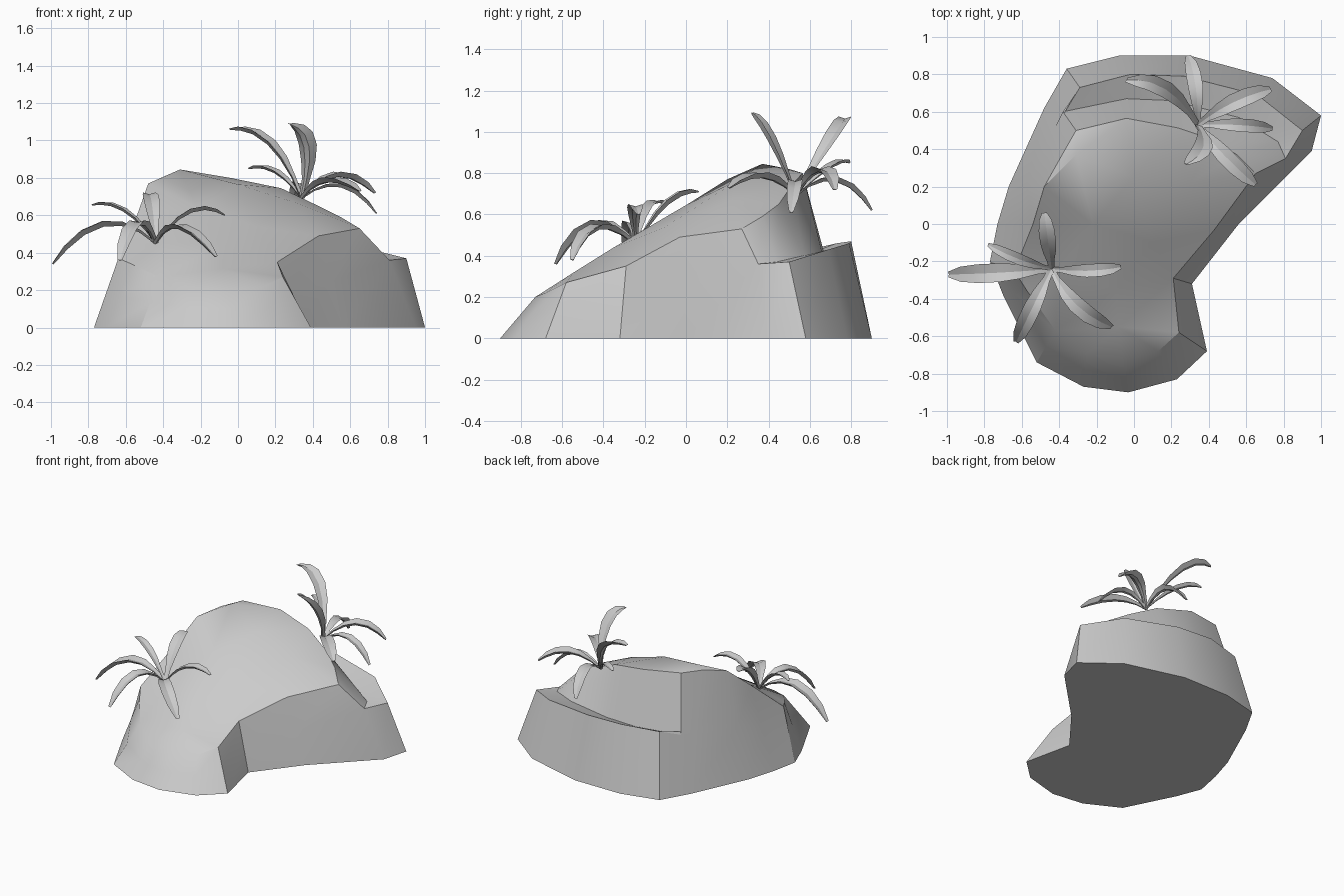
import bpy, bmesh
from mathutils import Vector
from mathutils.geometry import delaunay_2d_cdt

if "Cube" in bpy.data.objects:
    bpy.data.objects.remove(bpy.data.objects["Cube"])


def finish(name, bm, angle):
    bmesh.ops.remove_doubles(bm, verts=bm.verts[:], dist=0.0005)
    bmesh.ops.recalc_face_normals(bm, faces=bm.faces[:])
    me = bpy.data.meshes.new(name)
    bm.to_mesh(me)
    bm.free()
    ob = bpy.data.objects.new(name, me)
    bpy.context.collection.objects.link(ob)
    bpy.ops.object.select_all(action='DESELECT')
    ob.select_set(True)
    bpy.context.view_layer.objects.active = ob
    bpy.ops.object.shade_smooth_by_angle(angle=angle)
    return ob


# Rock wall: columns running from the ground outline up to the top rim
walls = [
    ((-.48, .62, 0), (-.39, .36, .81)), ((-.67, .2, 0), (-.48, .2, .77)),
    ((-.73, 0, 0), (-.54, 0, .60)), ((-.77, -.2, 0), (-.64, -.25, .37)),
    ((-.70, -.38, 0), (-.57, -.36, .34)), ((-.52, -.74, 0), (-.42, -.57, .27)),
    ((-.27, -.87, 0), (-.25, -.69, .22)), ((-.03, -.9, 0), (-.06, -.73, .2)),
    ((.23, -.83, 0), (.13, -.68, .22)), ((.39, -.68, 0), (.24, -.58, .27)),
    ((.31, -.32, 0), (.21, -.29, .35)), ((.56, 0, 0), (.43, -.03, .49)),
]
# Rear columns step in over a ledge
ledge = [
    ((.95, .39, 0), (.81, .35, .36), (.81, .35, .36), (.65, .27, .53)),
    ((1, .58, 0), (.9, .5, .37), (.77, .44, .37), (.55, .37, .59)),
    ((.74, .78, 0), (.66, .69, .43), (.56, .57, .40), (.43, .45, .65)),
    ((.3, .9, 0), (.27, .79, .46), (.2, .66, .41), (.23, .515, .745)),
    ((-.08, .9, 0), (-.02, .8, .47), (-.04, .67, .41), (-.04, .565, .80)),
    ((-.36, .83, 0), (-.29, .73, .46), (-.38, .60, .41), (-.31, .5, .82)),
]
columns = []
for b, t in walls:
    m = tuple((Vector(b) + Vector(t)) / 2)
    columns.append((b, m, m, t))
columns += ledge

bm = bmesh.new()
grid = [[bm.verts.new(p) for p in c] for c in columns]
n = len(grid)
for i in range(n):
    a, b = grid[i], grid[(i + 1) % n]
    for k in range(3):
        bm.faces.new((a[k], b[k], b[k + 1], a[k + 1]))
bm.faces.new([c[0] for c in grid])

# Sloping top: rim plus a few crown points, triangulated
crown = [(-.31, .37, .845), (-.22, 0, .645), (-.1, -.35, .44), (.0, .25, .765),
         (.1, -.1, .54), (.3, .22, .67), (-.4, -.25, .46), (-.08, -.55, .315)]
pts = [Vector(c[3]) for c in columns] + [Vector(p) for p in crown]
top = [c[3] for c in grid] + [bm.verts.new(p) for p in crown]
res = delaunay_2d_cdt([p.xy for p in pts], [(i, (i + 1) % n) for i in range(n)], [], 1, 1e-5)
for f in res[2]:
    bm.faces.new([top[res[3][i][0]] for i in f])
finish("rock", bm, 0.5)


# Plant clumps: each leaf arches from the root through a middle point to its tip
def clump(name, root, leaves):
    bm = bmesh.new()
    root = Vector(root)
    for mid, tip, width in leaves:
        mid, tip = Vector(mid), Vector(tip)
        ctrl = 2 * mid - (root + tip) / 2
        side = (tip - root).cross(Vector((0, 0, 1))).normalized()
        prev = None
        for s, w in ((0, .35), (.15, .45), (.32, .8), (.5, 1), (.7, 1), (.87, .8), (1, .3)):
            p = root * (1 - s) ** 2 + ctrl * 2 * s * (1 - s) + tip * s * s
            tan = ((ctrl - root) * (1 - s) + (tip - ctrl) * s).normalized()
            up = side.cross(tan).normalized()
            h = width * w / 2
            ring = [bm.verts.new(p + side * x * h + up * z * h) for x, z in
                    ((-1, .3), (-.3, -.3), (.3, -.3), (1, .3), (0, 0))]
            if prev:
                for i in range(5):
                    j = (i + 1) % 5
                    bm.faces.new((prev[i], prev[j], ring[j], ring[i]))
            else:
                bm.faces.new(ring)
            prev = ring
        bm.faces.new(prev)
    finish(name, bm, 0.5)


clump("front_plant", (-.44, -.24, .45), [
    ((-.72, -.26, .555), (-.99, -.27, .34), .10),
    ((-.61, -.19, .63), (-.78, -.11, .655), .06),
    ((-.46, -.09, .66), (-.48, .06, .71), .085),
    ((-.25, -.25, .625), (-.07, -.23, .60), .07),
    ((-.31, -.43, .54), (-.12, -.55, .38), .09),
    ((-.54, -.44, .56), (-.63, -.63, .36), .09),
])
clump("rear_plant", (.34, .53, .69), [
    ((.17, .72, .99), (-.04, .77, 1.06), .09),
    ((.2, .70, .835), (.06, .79, .85), .06),
    ((.33, .73, .77), (.29, .90, .62), .08),
    ((.53, .65, .82), (.73, .72, .72), .09),
    ((.55, .53, .76), (.74, .51, .61), .07),
    ((.48, .37, .79), (.65, .21, .73), .09),
    ((.37, .41, .97), (.28, .32, 1.09), .10),
])
